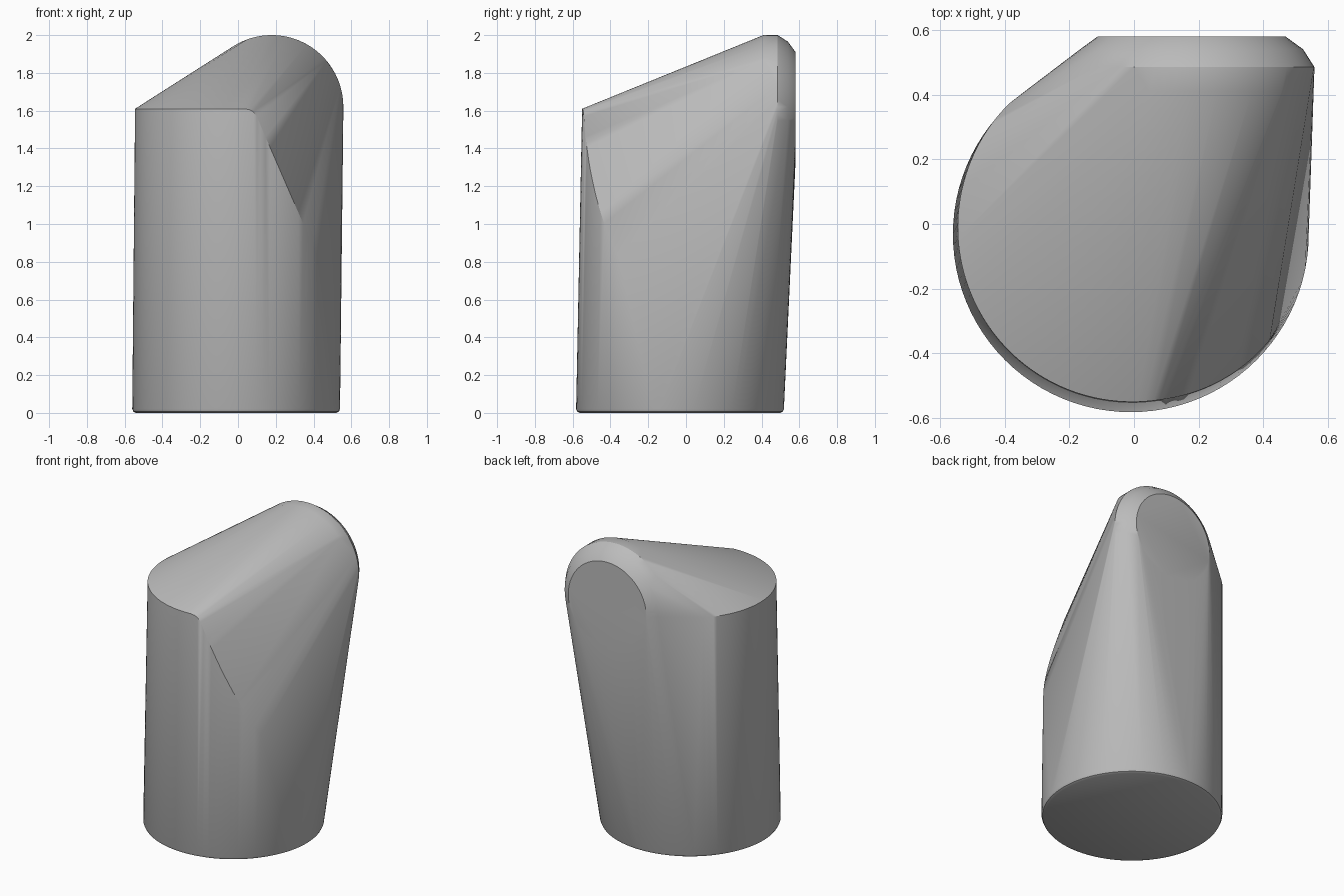
import bpy
import bmesh
from math import sin, cos, pi, radians, sqrt

cube = bpy.data.objects.get("Cube")
if cube:
    bpy.data.objects.remove(cube)

grey = bpy.data.materials.new("plain grey")
grey.use_nodes = True
colour = (0.5, 0.5, 0.5, 1)
grey.diffuse_color = colour
grey.node_tree.nodes["Principled BSDF"].inputs["Base Color"].default_value = colour

RIM_Z = 1.61


def wall(z):
    """Centre and radius of the slightly leaning round wall at a height."""
    t = z / RIM_Z
    return -0.01 + 0.005 * t, -0.032 + 0.022 * t, 0.55 - 0.01 * t


def flat_ring(radius, z, start=0, end=360, count=96):
    cx, cy, _ = wall(z)
    angles = [radians(start + (end - start) * i / count) for i in range(count + 1)]
    return [(cx + radius * cos(a), cy + radius * sin(a), z) for a in angles]


def head_ring(radius, y, start=0, end=360, count=64):
    angles = [radians(start + (end - start) * i / count) for i in range(count + 1)]
    return [(0.178 + radius * cos(a), y, 1.62 + radius * sin(a)) for a in angles]


def wall_point(x, z):
    cx, cy, r = wall(z)
    return (x, cy - sqrt(r * r - (x - cx) ** 2), z)


# Round foot with a small rolled edge
points = flat_ring(0.53, 0) + flat_ring(0.544, 0.007) + flat_ring(0.55, 0.02)

# Level rim around the front and left
points += flat_ring(0.54, RIM_Z, 135, 274, 60)

# Rounded corner, then the slanted cut down the front wall
crease = [(0.06, 1.605), (0.08, 1.595), (0.1, 1.57), (0.12, 1.52)]
crease += [(0.12 + 0.3 * i / 12, 1.52 - 0.69 * i / 12) for i in range(1, 13)]
points += [wall_point(x, z) for x, z in crease]

# Raised round head at the back with a bevelled rear face
points += head_ring(0.38, 0.41, 40, 110, 24)
points += head_ring(0.38, 0.485)
points += head_ring(0.345, 0.54)
points += head_ring(0.29, 0.58)

# Skin stretched over all the sections
bm = bmesh.new()
for p in points:
    bm.verts.new(p)
bmesh.ops.remove_doubles(bm, verts=bm.verts[:], dist=0.0005)
hull = bmesh.ops.convex_hull(bm, input=bm.verts[:])
loose = [v for v in bm.verts if not v.link_faces]
bmesh.ops.delete(bm, geom=loose, context='VERTS')
bmesh.ops.dissolve_limit(bm, angle_limit=radians(0.2), verts=bm.verts[:], edges=bm.edges[:])
bmesh.ops.recalc_face_normals(bm, faces=bm.faces[:])

mesh = bpy.data.meshes.new("slanted_body")
bm.to_mesh(mesh)
bm.free()
mesh.materials.append(grey)
body = bpy.data.objects.new("slanted_body", mesh)
bpy.context.collection.objects.link(body)

bpy.ops.object.select_all(action='DESELECT')
body.select_set(True)
bpy.context.view_layer.objects.active = body
bpy.ops.object.shade_smooth_by_angle(angle=radians(30))
